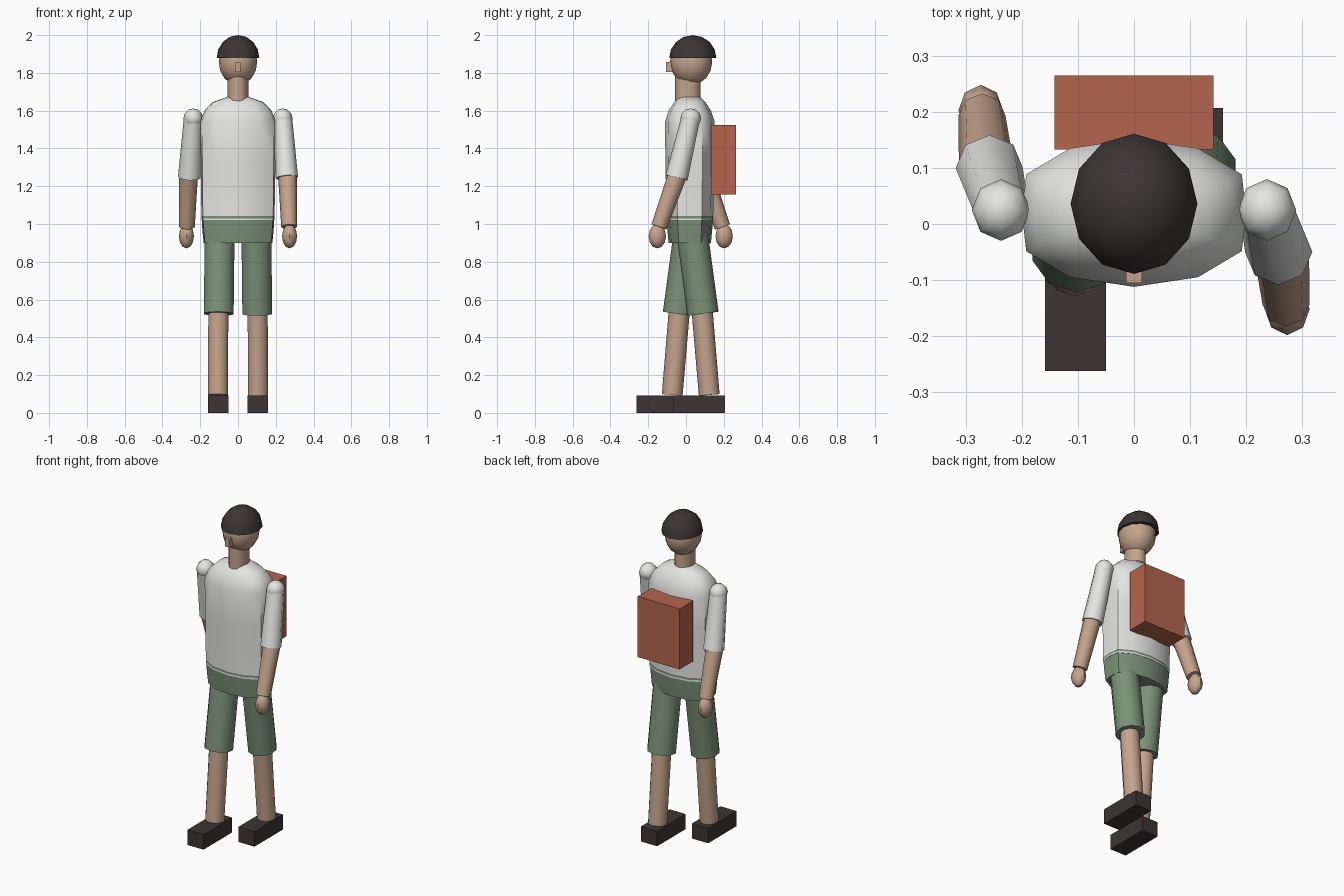
import bpy, bmesh
from mathutils import Vector, Matrix
from math import radians

cube = bpy.data.objects.get("Cube")
if cube:
    bpy.data.objects.remove(cube, do_unlink=True)


def material(name, rgb):
    m = bpy.data.materials.new(name)
    m.use_nodes = True
    m.diffuse_color = (*rgb, 1)
    m.node_tree.nodes["Principled BSDF"].inputs["Base Color"].default_value = (*rgb, 1)
    return m


SKIN = material("skin", (0.56, 0.37, 0.265))
WHITE = material("shirt_white", (0.78, 0.78, 0.77))
GREEN = material("shorts_green", (0.2, 0.285, 0.19))
RED = material("pack_red", (0.46, 0.13, 0.075))
DARK = material("dark_brown", (0.045, 0.036, 0.036))


def finish(name, bm, *mats, smooth=True):
    bmesh.ops.recalc_face_normals(bm, faces=bm.faces)
    mesh = bpy.data.meshes.new(name)
    bm.to_mesh(mesh)
    bm.free()
    for m in mats:
        mesh.materials.append(m)
    ob = bpy.data.objects.new(name, mesh)
    bpy.context.collection.objects.link(ob)
    if smooth:
        bpy.ops.object.select_all(action="DESELECT")
        ob.select_set(True)
        bpy.context.view_layer.objects.active = ob
        bpy.ops.object.shade_smooth_by_angle(angle=radians(50))
    return ob


def box(name, lo, hi, mat):
    lo, hi = Vector(lo), Vector(hi)
    bm = bmesh.new()
    place = Matrix.Translation((lo + hi) / 2) @ Matrix.Diagonal((*(hi - lo), 1))
    bmesh.ops.create_cube(bm, size=1, matrix=place)
    return finish(name, bm, mat, smooth=False)


def limb(name, top, bottom, r_top, r_bottom, mat, sides=8):
    top, bottom = Vector(top), Vector(bottom)
    axis = top - bottom
    turn = Vector((0, 0, 1)).rotation_difference(axis).to_matrix().to_4x4()
    bm = bmesh.new()
    bmesh.ops.create_cone(bm, cap_ends=True, segments=sides, radius1=r_bottom,
                          radius2=r_top, depth=axis.length,
                          matrix=Matrix.Translation((top + bottom) / 2) @ turn)
    return finish(name, bm, mat)


def ellipsoid(name, centre, radii, mat, sides=12, rings=8, dome=False):
    bm = bmesh.new()
    bmesh.ops.create_uvsphere(bm, u_segments=sides, v_segments=rings, radius=1)
    if dome:
        low = [v for v in bm.verts if v.co.z < -0.01]
        bmesh.ops.delete(bm, geom=low, context="VERTS")
        bmesh.ops.holes_fill(bm, edges=bm.edges, sides=0)
    bmesh.ops.transform(bm, verts=bm.verts,
                        matrix=Matrix.Translation(centre) @ Matrix.Diagonal((*radii, 1)))
    return finish(name, bm, mat)


def loft(name, rings, *mats, rule=None):
    # Twelve-sided rounded section, skinned through (z, half width, half depth)
    quarter = [(0, 1), (0.57, 0.87), (0.96, 0.52), (1, 0)]
    half = quarter + [(x, -y) for x, y in quarter[-2::-1]]
    section = half + [(-x, y) for x, y in half[-2:0:-1]]
    bm = bmesh.new()
    loops = [[bm.verts.new((x * rx, 0.02 + y * ry, z)) for x, y in section]
             for z, rx, ry in rings]
    n = len(section)
    for a, b in zip(loops, loops[1:]):
        for i in range(n):
            j = (i + 1) % n
            bm.faces.new((a[i], a[j], b[j], b[i]))
    bm.faces.new(loops[0])
    bm.faces.new(loops[-1])
    if rule:
        for f in bm.faces:
            f.material_index = rule(f.calc_center_median().z)
    return finish(name, bm, *mats)


# Head
ellipsoid("head", (0, 0.027, 1.86), (0.102, 0.112, 0.125), SKIN)
ellipsoid("hair", (0, 0.036, 1.878), (0.113, 0.125, 0.122), DARK, dome=True)
box("nose", (-0.014, -0.105, 1.805), (0.014, -0.06, 1.858), SKIN)
neck = limb("neck", (0, 0, 1.78), (0, 0, 1.64), 0.055, 0.055, SKIN, sides=12)
neck.scale.y = 1.22
neck.location.y = 0.01

# Shirt with a thin green line above its hem, and the shorts' waist
loft("shirt",
     [(1.02, 0.194, 0.124), (1.03, 0.194, 0.124), (1.042, 0.194, 0.124),
      (1.35, 0.197, 0.129), (1.54, 0.2, 0.132), (1.6, 0.178, 0.112),
      (1.645, 0.135, 0.083), (1.672, 0.06, 0.055)],
     WHITE, GREEN, rule=lambda z: int(1.031 < z < 1.041))
loft("shorts_waist", [(0.9, 0.182, 0.112), (0.96, 0.188, 0.118), (1.02, 0.192, 0.122)], GREEN)

# Limbs in mid stride: the left arm swings forward, the left leg back
for side, s in (("left", 1), ("right", -1)):
    def at(x, swing, z, base=0.025):
        return (s * x, base + s * swing, z)

    shoulder, elbow = at(0.237, 0, 1.56), at(0.258, -0.075, 1.245)
    wrist = at(0.271, -0.168, 0.985)
    ellipsoid(side + "_shoulder", shoulder, (0.052, 0.055, 0.052), WHITE, sides=8, rings=6)
    limb(side + "_sleeve", shoulder, elbow, 0.05, 0.06, WHITE)
    limb(side + "_forearm", at(0.262, -0.07, 1.26), wrist, 0.05, 0.042, SKIN)
    ellipsoid(side + "_hand", at(0.273, -0.177, 0.935), (0.04, 0.046, 0.064), SKIN,
              sides=8, rings=6)

    limb(side + "_shorts_leg", at(0.097, 0.005, 0.97), at(0.102, 0.065, 0.525),
         0.083, 0.083, GREEN, sides=10)
    limb(side + "_shin", at(0.104, 0.058, 0.57), at(0.106, 0.098, 0.095),
         0.056, 0.055, SKIN, sides=10)
    heel = 0.207 if s > 0 else 0.013
    xs = sorted((s * 0.05, s * 0.159))
    box(side + "_shoe", (xs[0], heel - 0.275, 0), (xs[1], heel, 0.092), DARK)

# Backpack
box("backpack", (-0.142, 0.133, 1.155), (0.142, 0.265, 1.525), RED)
